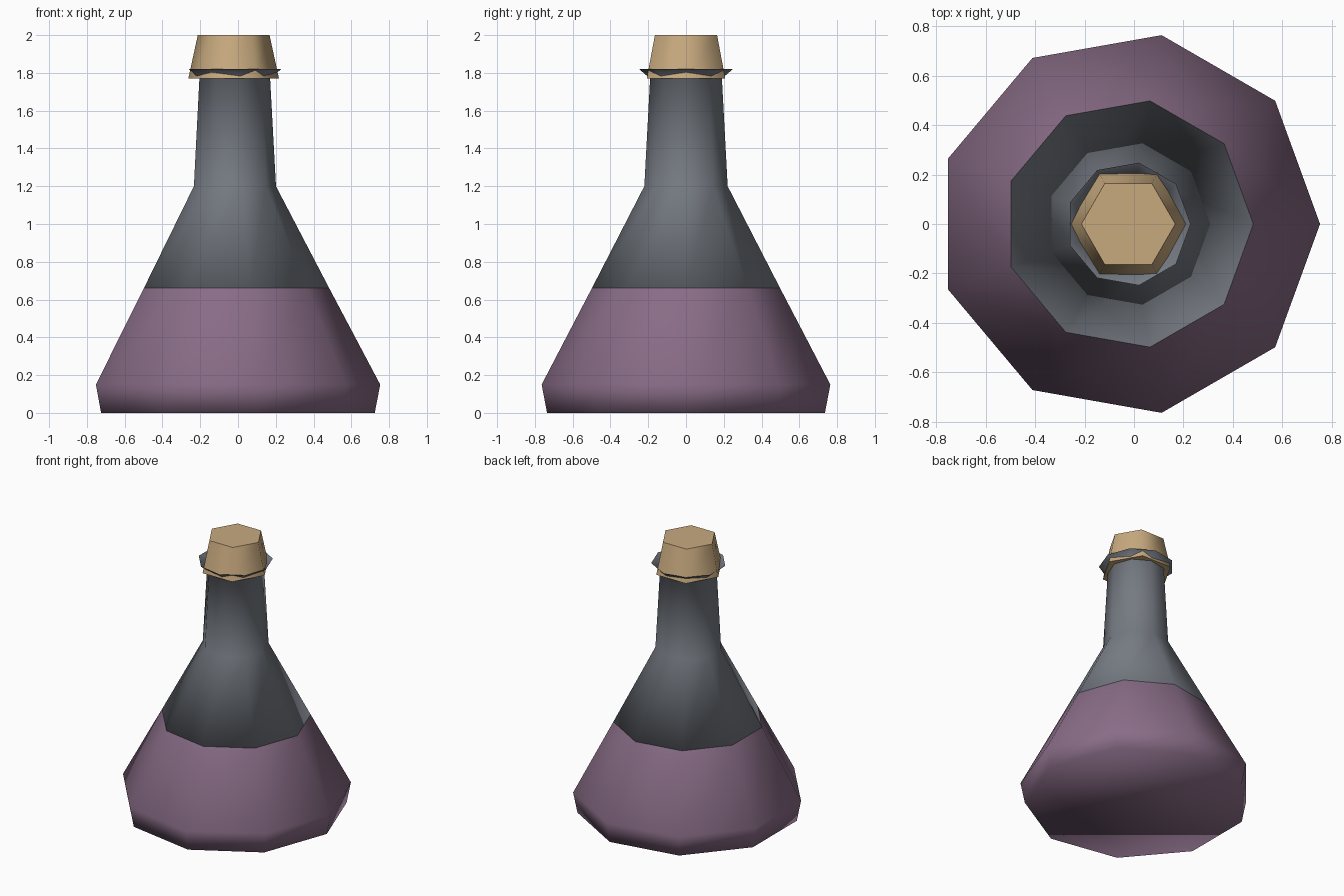
import bpy
import bmesh
from math import cos, sin, pi, radians

cube = bpy.data.objects.get("Cube")
if cube:
    bpy.data.objects.remove(cube)

AXIS_X = -0.023  # a nine-sided ring is wider on one side of its axis


def make_material(name, rgb):
    mat = bpy.data.materials.new(name)
    mat.use_nodes = True
    color = (*rgb, 1.0)
    mat.diffuse_color = color
    mat.node_tree.nodes["Principled BSDF"].inputs["Base Color"].default_value = color
    return mat


def make_lathe(name, profile, sides, mat, cap_bottom=False, cap_top=False):
    """Stack rings of (radius, height) into a faceted turned shape."""
    bm = bmesh.new()
    rings = []
    for radius, z in profile:
        angles = [2 * pi * i / sides for i in range(sides)]
        rings.append([bm.verts.new((AXIS_X + radius * cos(a), radius * sin(a), z))
                      for a in angles])
    for low, high in zip(rings, rings[1:]):
        for i in range(sides):
            j = (i + 1) % sides
            bm.faces.new((low[i], low[j], high[j], high[i]))
    if cap_bottom:
        bm.faces.new(rings[0][::-1])
    if cap_top:
        bm.faces.new(rings[-1])
    for face in bm.faces:
        face.smooth = True
    mesh = bpy.data.meshes.new(name)
    bm.to_mesh(mesh)
    bm.free()
    mesh.materials.append(mat)
    obj = bpy.data.objects.new(name, mesh)
    bpy.context.collection.objects.link(obj)
    return obj


purple = make_material("purple liquid", (0.25, 0.152, 0.242))
grey = make_material("grey glass", (0.178, 0.195, 0.223))
tan = make_material("tan cork", (0.578, 0.402, 0.212))

# Filled lower part of the flask
make_lathe("liquid", [(0.747, 0), (0.776, 0.15), (0.506, 0.66)], 9, purple,
           cap_bottom=True)

# Empty shoulder, neck and flared open lip, closed below at the liquid level
make_lathe("glass_neck", [(0.506, 0.66), (0.224, 1.2), (0.193, 1.77), (0.252, 1.82)],
           9, grey, cap_bottom=True)

# Six-sided tapered stopper with crisp ends
cork = make_lathe("cork", [(0.24, 1.77), (0.19, 2.0)], 6, tan,
                  cap_bottom=True, cap_top=True)
bpy.ops.object.select_all(action="DESELECT")
cork.select_set(True)
bpy.context.view_layer.objects.active = cork
bpy.ops.object.shade_smooth_by_angle(angle=radians(65))
